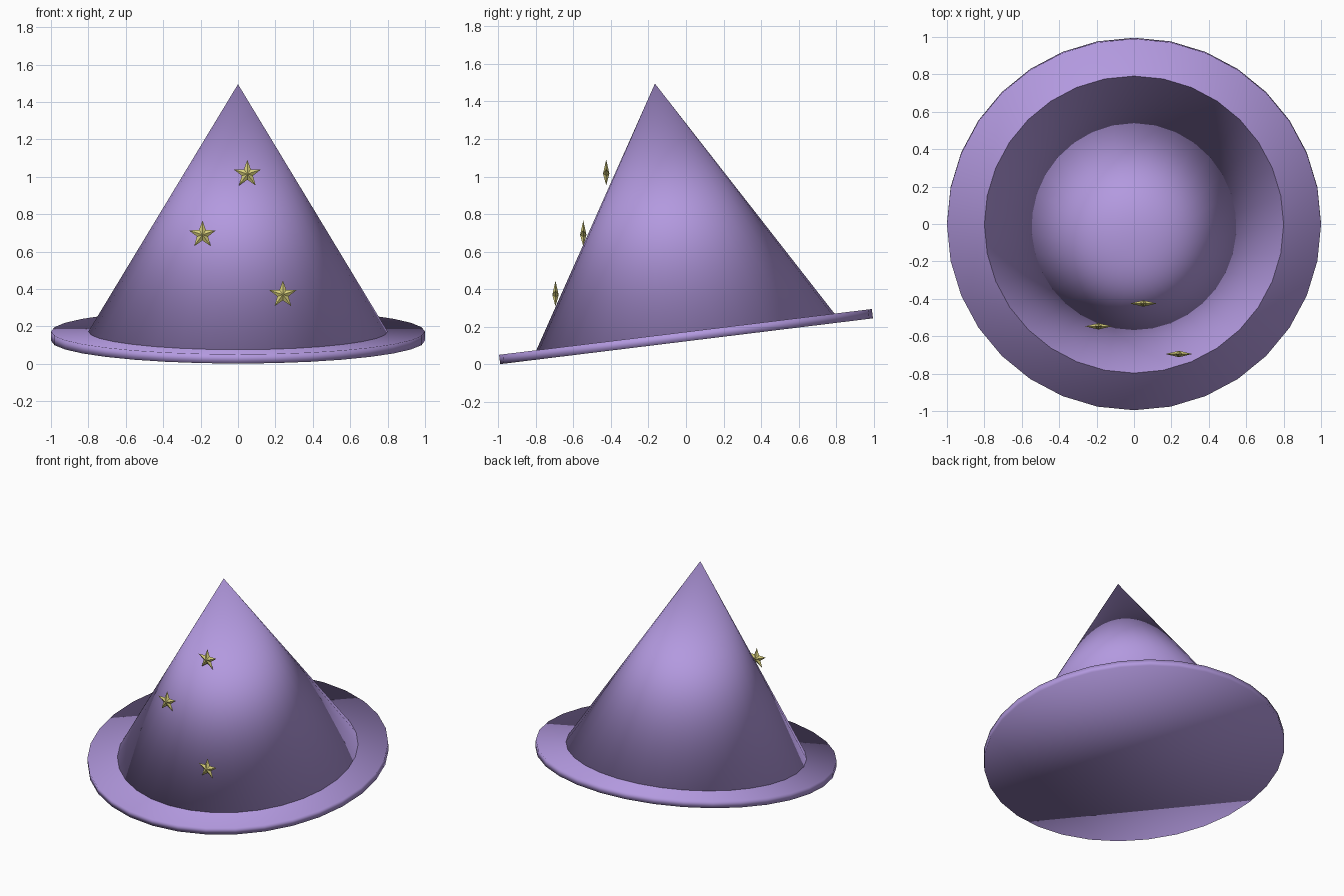
import bpy, bmesh, math
from mathutils import Matrix, Vector

cube = bpy.data.objects.get("Cube")
if cube:
    bpy.data.objects.remove(cube)


def material(name, rgb):
    m = bpy.data.materials.new(name)
    m.use_nodes = True
    m.diffuse_color = (*rgb, 1)
    m.node_tree.nodes["Principled BSDF"].inputs["Base Color"].default_value = (*rgb, 1)
    return m


purple = material("soft purple", (0.45, 0.32, 0.74))
yellow = material("pale yellow", (0.68, 0.62, 0.20))

TILT = Matrix.Translation((0, 0, 0.148)) @ Matrix.Rotation(math.radians(7), 4, "X")


def finish(bm, name, mat, smooth):
    bmesh.ops.recalc_face_normals(bm, faces=bm.faces[:])
    for f in bm.faces:
        f.smooth = smooth
    mesh = bpy.data.meshes.new(name)
    bm.to_mesh(mesh)
    bm.free()
    mesh.materials.append(mat)
    obj = bpy.data.objects.new(name, mesh)
    bpy.context.collection.objects.link(obj)
    return obj


def tilted_cone(name, r1, r2, low, high):
    """Capped cone along the tilted hat axis, smooth all over."""
    bm = bmesh.new()
    bmesh.ops.create_cone(bm, cap_ends=True, segments=32, radius1=r1, radius2=r2,
                          depth=high - low,
                          matrix=Matrix.Translation((0, 0, (low + high) / 2)))
    bmesh.ops.remove_doubles(bm, verts=bm.verts[:], dist=0.0001)
    finish(bm, name, purple, True).matrix_world = TILT


def star(name, centre, outer=0.076, inner=0.031, bulge=0.017):
    """Five-pointed star, ridged on both faces, standing upright."""
    bm = bmesh.new()
    ring = []
    for i in range(10):
        r = inner if i % 2 else outer
        a = math.pi * i / 5
        ring.append(bm.verts.new((r * math.sin(a), 0, r * math.cos(a))))
    for side in (-bulge, bulge):
        peak = bm.verts.new((0, side, 0))
        for i in range(10):
            bm.faces.new((ring[i], ring[(i + 1) % 10], peak))
    finish(bm, name, yellow, False).location = Vector(centre)


# Brim and crown
tilted_cone("brim", 1.0, 1.0, -0.025, 0.025)
tilted_cone("crown", 0.803, 0, 0.02, 1.357)

# Stars on the front
star("upper_star", (0.05, -0.425, 1.015))
star("middle_star", (-0.19, -0.547, 0.69))
star("lower_star", (0.24, -0.695, 0.37))
